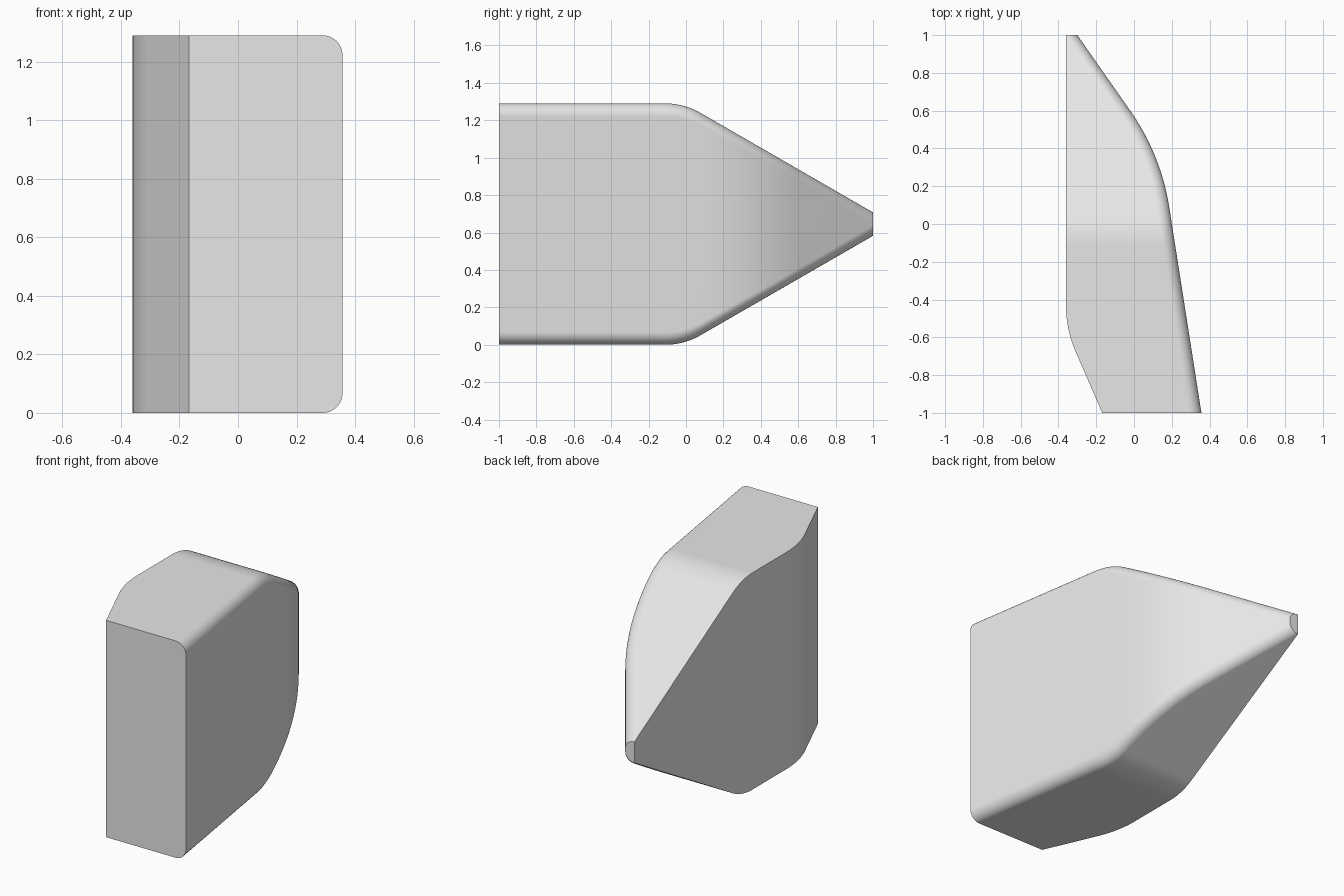
import bpy, bmesh, math
from mathutils import Vector

cube = bpy.data.objects.get("Cube")
if cube:
    bpy.data.objects.remove(cube, do_unlink=True)

MID_Z = 0.645


def rounded_path(a, corner, b, tangent, steps=12):
    """Two straight lines joined by a circular arc, as (y, value) points."""
    a, corner, b = Vector(a), Vector(corner), Vector(b)
    u, v = (a - corner).normalized(), (b - corner).normalized()
    half = u.angle(v) / 2
    centre = corner + (u + v).normalized() * (tangent / math.cos(half))
    start, end = corner + u * tangent - centre, corner + v * tangent - centre
    turn = start.angle(end)
    arc = []
    for i in range(steps + 1):
        t = i / steps
        arc.append(centre + (start * math.sin((1 - t) * turn)
                             + end * math.sin(t * turn)) / math.sin(turn))
    return [a] + arc + [b]


def value_at(path, y):
    for p, q in zip(path, path[1:]):
        if y <= q.x + 1e-6:
            return p.y + (q.y - p.y) * (y - p.x) / (q.x - p.x)
    return path[-1].y


# Outlines along the length: flat side, curved side and half height
flat_side = rounded_path((-1, -0.168), (-0.56, -0.36), (1, -0.36), 0.13)
curved_side = rounded_path((-1, 0.357), (0.367, 0.143), (1, -0.3), 0.28)
half_height = rounded_path((-1, MID_Z), (-0.01, MID_Z), (1, 0.0625), 0.1)


def section(y, steps=10):
    """Cross-section with two square and two rounded corners."""
    left, right = value_at(flat_side, y), value_at(curved_side, y)
    h = value_at(half_height, y)
    blend = min(max(y / 0.5, 0), 1)
    rx, rz = 0.067 - 0.009 * blend, 0.067 - 0.012 * blend
    upper = [(left, h)]
    for i in range(steps + 1):
        a = math.pi / 2 * (1 - i / steps)
        upper.append((right - rx + rx * math.cos(a), h - rz + rz * math.sin(a)))
    lower = [(x, -z) for x, z in reversed(upper)]
    return [(x, y, MID_Z + z) for x, z in upper + lower]


# Body lofted through every station where an outline bends
stations = sorted({round(p.x, 4) for path in (flat_side, curved_side, half_height)
                   for p in path})
bm = bmesh.new()
rings = [[bm.verts.new(co) for co in section(y)] for y in stations]
for r, s in zip(rings, rings[1:]):
    for i in range(len(r)):
        j = (i + 1) % len(r)
        bm.faces.new((r[i], r[j], s[j], s[i]))
bm.faces.new(rings[0])
bm.faces.new(rings[-1])
bmesh.ops.recalc_face_normals(bm, faces=bm.faces)
mesh = bpy.data.meshes.new("tapered_body")
bm.to_mesh(mesh)
bm.free()
body = bpy.data.objects.new("tapered_body", mesh)
bpy.context.collection.objects.link(body)

# Plain grey finish
grey = bpy.data.materials.new("light_grey")
grey.use_nodes = True
colour = (0.8, 0.8, 0.8, 1)
grey.diffuse_color = colour
grey.node_tree.nodes["Principled BSDF"].inputs["Base Color"].default_value = colour
mesh.materials.append(grey)

# Smooth bends, crisp edges
bpy.ops.object.select_all(action='DESELECT')
body.select_set(True)
bpy.context.view_layer.objects.active = body
bpy.ops.object.shade_smooth_by_angle(angle=math.radians(30))
weighted = body.modifiers.new("even_shading", 'WEIGHTED_NORMAL')
weighted.keep_sharp = True
